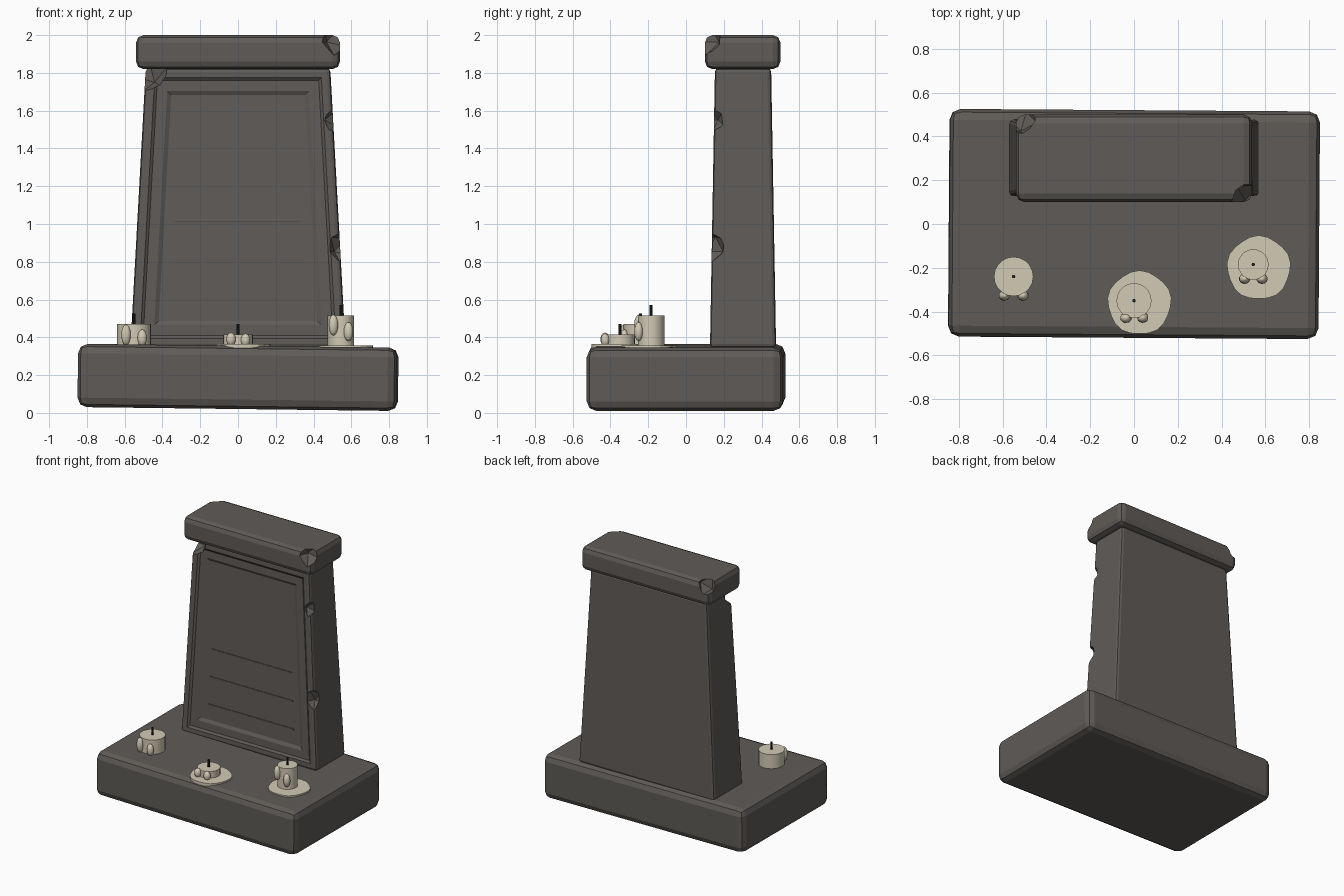
import bpy, bmesh, math, random
from mathutils import Matrix, Vector

random.seed(4)
if "Cube" in bpy.data.objects:
    bpy.data.objects.remove(bpy.data.objects["Cube"], do_unlink=True)


def material(name, rgb):
    mat = bpy.data.materials.new(name)
    mat.use_nodes = True
    mat.diffuse_color = (*rgb, 1)
    mat.node_tree.nodes["Principled BSDF"].inputs["Base Color"].default_value = (*rgb, 1)
    return mat


stone = material("grey stone", (0.115, 0.105, 0.096))
wax = material("ivory wax", (0.64, 0.59, 0.46))
char = material("burnt wick", (0.02, 0.018, 0.016))


def finish(name, bm, mat):
    bmesh.ops.recalc_face_normals(bm, faces=bm.faces)
    mesh = bpy.data.meshes.new(name)
    bm.to_mesh(mesh)
    bm.free()
    mesh.materials.append(mat)
    obj = bpy.data.objects.new(name, mesh)
    bpy.context.collection.objects.link(obj)
    return obj


def block(size, center, bevel, taper=None):
    """Bevelled box; taper scales the top in x and y."""
    bm = bmesh.new()
    bmesh.ops.create_cube(bm, size=1)
    for v in bm.verts:
        if taper and v.co.z > 0:
            v.co.x *= taper[0]
            v.co.y *= taper[1]
        v.co = Vector(a * b for a, b in zip(v.co, size)) + Vector(center)
    bmesh.ops.bevel(bm, geom=bm.edges[:], offset=bevel, segments=2,
                    profile=0.5, affect='EDGES')
    return bm


def chip(obj, center, radius, turn):
    """Break a faceted bite out of a stone edge."""
    bm = bmesh.new()
    bmesh.ops.create_icosphere(bm, subdivisions=1, radius=radius)
    bmesh.ops.rotate(bm, verts=bm.verts, matrix=Matrix.Rotation(turn, 3, (1, 2, 3)))
    bmesh.ops.translate(bm, verts=bm.verts, vec=center)
    cutter = finish("chip_cutter", bm, stone)
    cutter.hide_render = True
    mod = obj.modifiers.new("chip", 'BOOLEAN')
    mod.operation = 'DIFFERENCE'
    mod.object = cutter
    bpy.context.view_layer.objects.active = obj
    bpy.ops.object.modifier_apply(modifier=mod.name)
    bpy.data.objects.remove(cutter, do_unlink=True)


def cylinder(name, center, radius, bottom, top, sides, mat, rough=0):
    bm = bmesh.new()
    bmesh.ops.create_cone(bm, cap_ends=True, segments=sides, radius1=radius,
                          radius2=radius, depth=top - bottom)
    if rough:
        for v in bm.verts:
            v.co.xy *= 1 + rough * math.sin(5 * math.atan2(v.co.y, v.co.x))
    bmesh.ops.translate(bm, verts=bm.verts, vec=(*center, (top + bottom) / 2))
    return finish(name, bm, mat)


# Slightly settled plinth
base = finish("plinth", block((1.69, 1.04, 0.335), (0, 0, 0), 0.05), stone)
base.location = (0, 0, 0.188)
base.rotation_euler = (0, math.radians(0.7), math.radians(-0.4))

# Tapered slab with a stepped, recessed front panel
bm = block((1.14, 0.35, 1.48), (0, 0.302, 1.085), 0.02, (0.857, 0.85))
bm.normal_update()
front = min(bm.faces, key=lambda f: f.normal.y * f.calc_area())
for width, depth in ((0.03, 0), (0.015, -0.012), (0.055, 0), (0.022, -0.012)):
    bmesh.ops.inset_region(bm, faces=[front], thickness=width, depth=depth,
                           use_even_offset=True)
slab = finish("slab", bm, stone)
chip(slab, (-0.48, 0.14, 1.81), 0.12, 0.5)
chip(slab, (0.515, 0.14, 1.55), 0.065, 0.9)
chip(slab, (0.555, 0.13, 0.88), 0.085, 0.3)

# Capstone
cap = finish("capstone", block((1.08, 0.4, 0.18), (0, 0.3, 1.91), 0.04), stone)
chip(cap, (0.53, 0.1, 1.99), 0.1, 0.4)
chip(cap, (-0.53, 0.49, 1.99), 0.09, 1.1)


def panel_y(z):
    return 0.127 + 0.024 + (z - 0.345) * 0.0178


# Plain carved ring on the panel
bm = bmesh.new()
bmesh.ops.create_circle(bm, cap_ends=True, segments=16, radius=0.165)
inner = bm.faces[:]
bmesh.ops.inset_region(bm, faces=inner, thickness=0.03, use_even_offset=True)
bmesh.ops.delete(bm, geom=inner, context='FACES')
thick = bmesh.ops.extrude_face_region(bm, geom=bm.faces[:])
bmesh.ops.translate(bm, vec=(0, 0, 0.009),
                    verts=[g for g in thick["geom"] if isinstance(g, bmesh.types.BMVert)])
ring = finish("panel_ring", bm, stone)
ring.location = (0, panel_y(1.5) + 0.003, 1.5)
ring.rotation_euler.x = math.pi / 2 - 0.018

# Horizontal rules on the panel
for i, z in enumerate((1.02, 0.81, 0.60)):
    finish(f"panel_rule_{i + 1}",
           block((0.68 + i * 0.02, 0.008, 0.012), (0, panel_y(z), z), 0.001), stone)

# Candles: position, radius, bottom, top, drips as (x offset, z, half height)
candles = (
    ("left_side", (-0.55, -0.24), 0.09, 0.34, 0.47, ((-0.043, 0.413, 0.055), (0.043, 0.397, 0.045))),
    ("middle", (0, -0.35), 0.08, 0.34, 0.415, ((-0.037, 0.39, 0.035), (0.04, 0.385, 0.035))),
    ("right_side", (0.545, -0.185), 0.07, 0.33, 0.515, ((-0.04, 0.465, 0.055), (0.04, 0.43, 0.05))),
)
for name, (x, y), radius, bottom, top, drips in candles:
    body = cylinder(f"{name}_candle", (x, y), radius, bottom, top, 20, wax)
    cylinder(f"{name}_wick", (x, y), 0.008, top - 0.01, top + 0.055, 8, char)
    objs = [body]
    for i, (dx, z, half) in enumerate(drips):
        bm = bmesh.new()
        bmesh.ops.create_uvsphere(bm, u_segments=10, v_segments=8, radius=1)
        bmesh.ops.scale(bm, verts=bm.verts, vec=(0.026, 0.024, half))
        dy = -math.sqrt(radius ** 2 - dx ** 2) - 0.008
        bmesh.ops.translate(bm, verts=bm.verts, vec=(x + dx, y + dy, z))
        objs.append(finish(f"{name}_drip_{i + 1}", bm, wax))
    bpy.ops.object.select_all(action='DESELECT')
    for obj in objs:
        obj.select_set(True)
    bpy.context.view_layer.objects.active = body
    bpy.ops.object.shade_smooth_by_angle(angle=math.radians(40))

# Melted wax pools
cylinder("middle_pool", (0.025, -0.36), 0.145, 0.335, 0.365, 22, wax, 0.025)
cylinder("right_side_pool", (0.57, -0.2), 0.145, 0.33, 0.358, 22, wax, 0.025)
